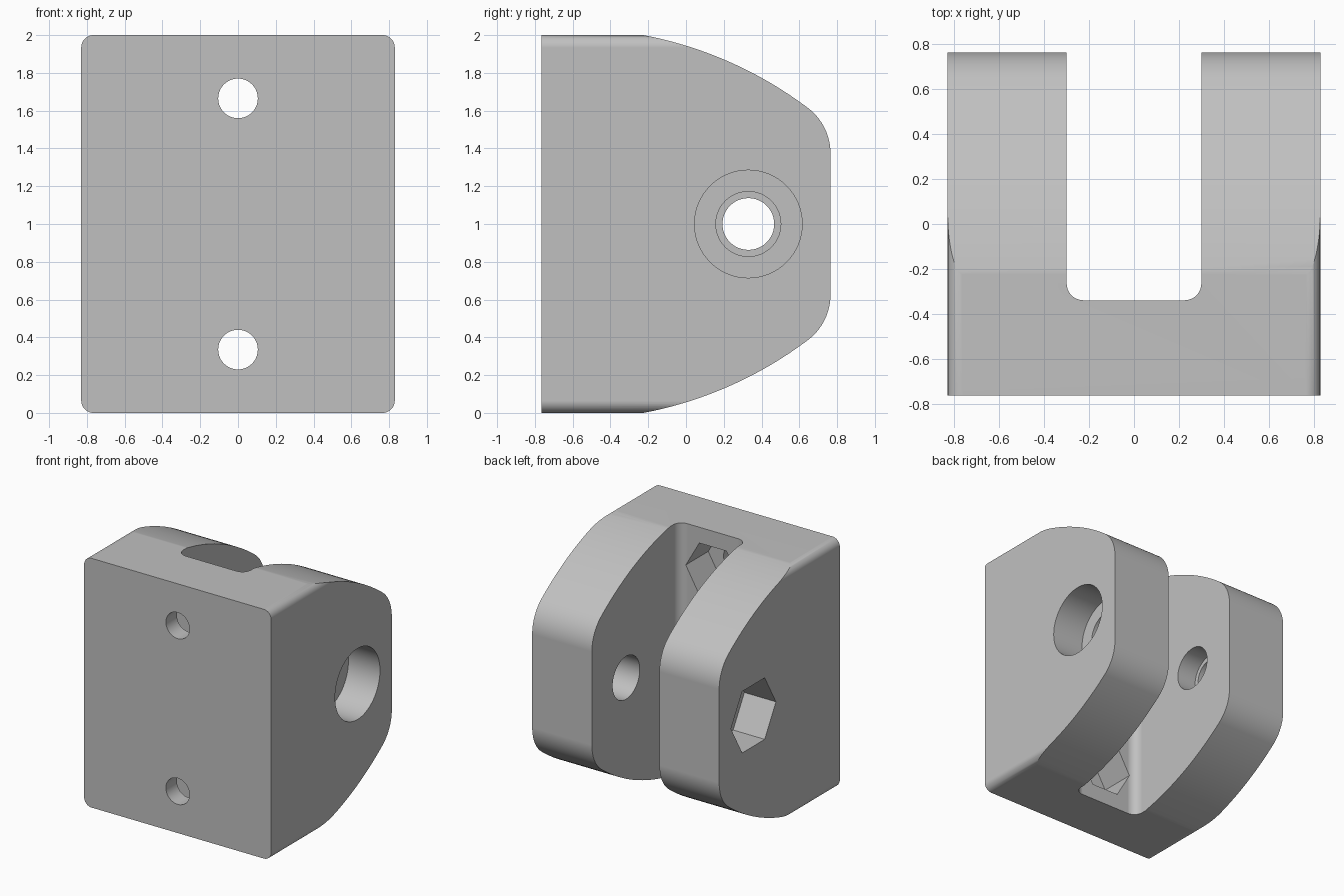
import bpy, bmesh
from math import sin, cos, pi, radians, asin

if "Cube" in bpy.data.objects:
    bpy.data.objects.remove(bpy.data.objects["Cube"], do_unlink=True)

HALF_W, HALF_D, HEIGHT = 0.83, 0.765, 2.0
SLOT_W, SLOT_FLOOR = 0.30, -0.34
PIVOT = (0.33, 1.0)             # y, z of the cross pin
POCKET_X = 0.55                 # where the side pockets bottom out

# Extrude a 2D outline along one axis
def prism(name, pts, axis, lo, hi):
    place = {"x": lambda p, t: (t, p[0], p[1]),
             "y": lambda p, t: (p[0], t, p[1]),
             "z": lambda p, t: (p[0], p[1], t)}[axis]
    bm = bmesh.new()
    a = [bm.verts.new(place(p, lo)) for p in pts]
    b = [bm.verts.new(place(p, hi)) for p in pts]
    bm.faces.new(a)
    bm.faces.new(b[::-1])
    n = len(pts)
    for i in range(n):
        j = (i + 1) % n
        bm.faces.new((a[j], a[i], b[i], b[j]))
    bmesh.ops.recalc_face_normals(bm, faces=bm.faces)
    mesh = bpy.data.meshes.new(name)
    bm.to_mesh(mesh)
    bm.free()
    ob = bpy.data.objects.new(name, mesh)
    bpy.context.collection.objects.link(ob)
    return ob

# Points of an arc, angles in radians
def arc(cx, cy, r, a0, a1, n):
    return [(cx + r * cos(a0 + (a1 - a0) * i / n),
             cy + r * sin(a0 + (a1 - a0) * i / n)) for i in range(n + 1)]

def ring(c, r, sides):
    return arc(c[0], c[1], r, 0, 2 * pi, sides)[:-1]

def rounded_rect(x0, x1, y0, y1, r):
    corners = [(x1 - r, y1 - r), (x0 + r, y1 - r), (x0 + r, y0 + r), (x1 - r, y0 + r)]
    return [p for k, (x, y) in enumerate(corners)
            for p in arc(x, y, r, k * pi / 2, (k + 1) * pi / 2, 10)]

def combine(target, cutter, operation):
    mod = target.modifiers.new(cutter.name, "BOOLEAN")
    mod.operation, mod.solver, mod.object = operation, "EXACT", cutter
    bpy.context.view_layer.objects.active = target
    bpy.ops.object.modifier_apply(modifier=mod.name)
    bpy.data.objects.remove(cutter, do_unlink=True)

# Block with rounded long edges
body = prism("clevis_bracket", rounded_rect(-HALF_W, HALF_W, 0, HEIGHT, 0.065),
             "y", -HALF_D, 1.0)

# Side outline: broad arc running into a rounded nose, mirrored below
big_r, nose_r, cy, cz = 2.1, 0.3, -0.618, -0.063
nose_y = HALF_D - nose_r
turn = asin((nose_y - cy) / (big_r - nose_r))
nose_z = cz + (big_r - nose_r) * cos(turn)
upper = [(-1.0, cz + big_r)]
upper += arc(cy, cz, big_r, pi / 2, pi / 2 - turn, 32)
upper += arc(nose_y, nose_z, nose_r, pi / 2 - turn, 0, 16)[1:]
outline = upper + [(y, HEIGHT - z) for y, z in reversed(upper)]
combine(body, prism("side_outline", outline, "x", -1, 1), "INTERSECT")

# Slot between the two arms
slot = rounded_rect(-SLOT_W, SLOT_W, SLOT_FLOOR, 1.5, 0.075)
combine(body, prism("slot", slot, "z", -0.5, 2.5), "DIFFERENCE")

# Cross pin: round head pocket, stepped bore and hexagonal nut pocket
for name, radius, sides, lo, hi in (
        ("head_pocket", 0.285, 64, POCKET_X, 1.0),
        ("pin_bore", 0.172, 48, -0.47, 0.6),
        ("narrow_bore", 0.137, 48, -0.6, -0.4),
        ("nut_pocket", 0.285, 6, -1.0, -POCKET_X)):
    combine(body, prism(name, ring(PIVOT, radius, sides), "x", lo, hi), "DIFFERENCE")

# Mounting holes with hexagonal pockets in the slot floor
for z in (0.335, 1.665):
    for name, radius, sides, lo, hi in (
            ("mount_hole", 0.105, 40, -1.0, -0.5),
            ("mount_pocket", 0.24, 6, -0.625, -0.2)):
        combine(body, prism(name, ring((0, z), radius, sides), "y", lo, hi), "DIFFERENCE")

# Grey finish
grey = bpy.data.materials.new("grey")
grey.use_nodes = True
color = (0.53, 0.53, 0.53, 1)
grey.diffuse_color = color
grey.node_tree.nodes["Principled BSDF"].inputs["Base Color"].default_value = color
body.data.materials.clear()
body.data.materials.append(grey)
for poly in body.data.polygons:
    poly.material_index = 0

# Smooth the curved faces, keep flat faces flat
bpy.ops.object.select_all(action="DESELECT")
body.select_set(True)
bpy.context.view_layer.objects.active = body
bpy.ops.object.shade_smooth_by_angle(angle=radians(30))
weighted = body.modifiers.new("weighted_normals", "WEIGHTED_NORMAL")
weighted.keep_sharp = True
